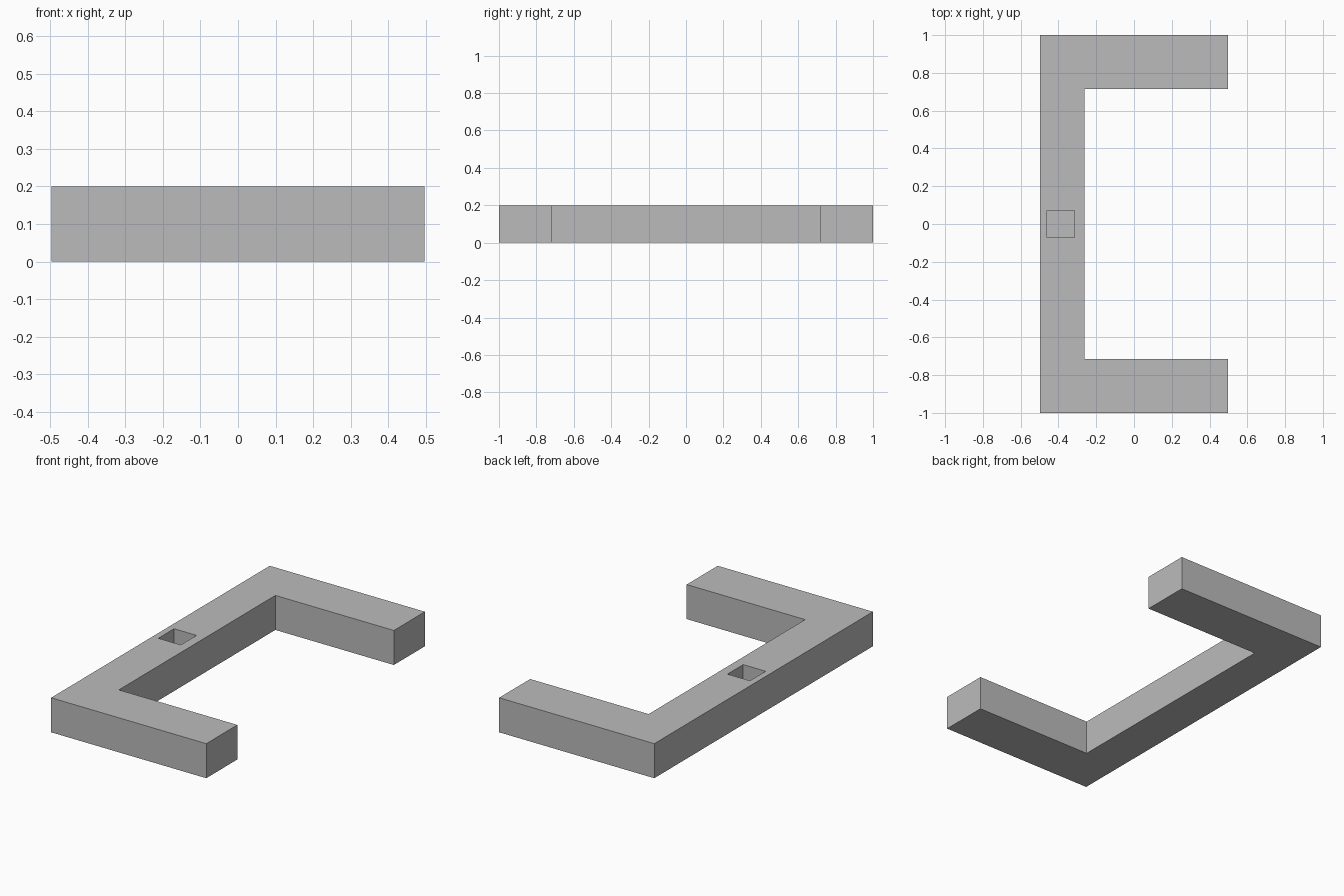
import bpy
import bmesh

cube = bpy.data.objects.get("Cube")
if cube:
    bpy.data.objects.remove(cube, do_unlink=True)

HEIGHT = 0.2
POCKET_DEPTH = 0.15

grey = bpy.data.materials.new("plain grey")
grey.use_nodes = True
colour = (0.5, 0.5, 0.5, 1)
grey.diffuse_color = colour
grey.node_tree.nodes["Principled BSDF"].inputs["Base Color"].default_value = colour


def prism(name, outline, z0, z1):
    """Extrude a flat outline from z0 up to z1."""
    bm = bmesh.new()
    face = bm.faces.new([bm.verts.new((x, y, z0)) for x, y in outline])
    top = bmesh.ops.extrude_face_region(bm, geom=[face])["geom"]
    verts = [v for v in top if isinstance(v, bmesh.types.BMVert)]
    bmesh.ops.translate(bm, verts=verts, vec=(0, 0, z1 - z0))
    bmesh.ops.recalc_face_normals(bm, faces=bm.faces)
    mesh = bpy.data.meshes.new(name)
    bm.to_mesh(mesh)
    bm.free()
    mesh.materials.append(grey)
    obj = bpy.data.objects.new(name, mesh)
    bpy.context.collection.objects.link(obj)
    return obj


# C-shaped bracket: half the outline, mirrored front to back
half = [(-0.497, 1), (0.497, 1), (0.497, 0.716), (-0.262, 0.716)]
outline = half + [(x, -y) for x, y in reversed(half)]
bracket = prism("bracket", outline, 0, HEIGHT)

# Blind square pocket in the middle of the spine
pocket = [(-0.46, -0.072), (-0.316, -0.072), (-0.316, 0.072), (-0.46, 0.072)]
cutter = prism("pocket_cutter", pocket, HEIGHT - POCKET_DEPTH, HEIGHT + 0.1)
cutter.hide_render = True
cutter.hide_set(True)
cut = bracket.modifiers.new("pocket", "BOOLEAN")
cut.operation = "DIFFERENCE"
cut.solver = "EXACT"
cut.object = cutter
